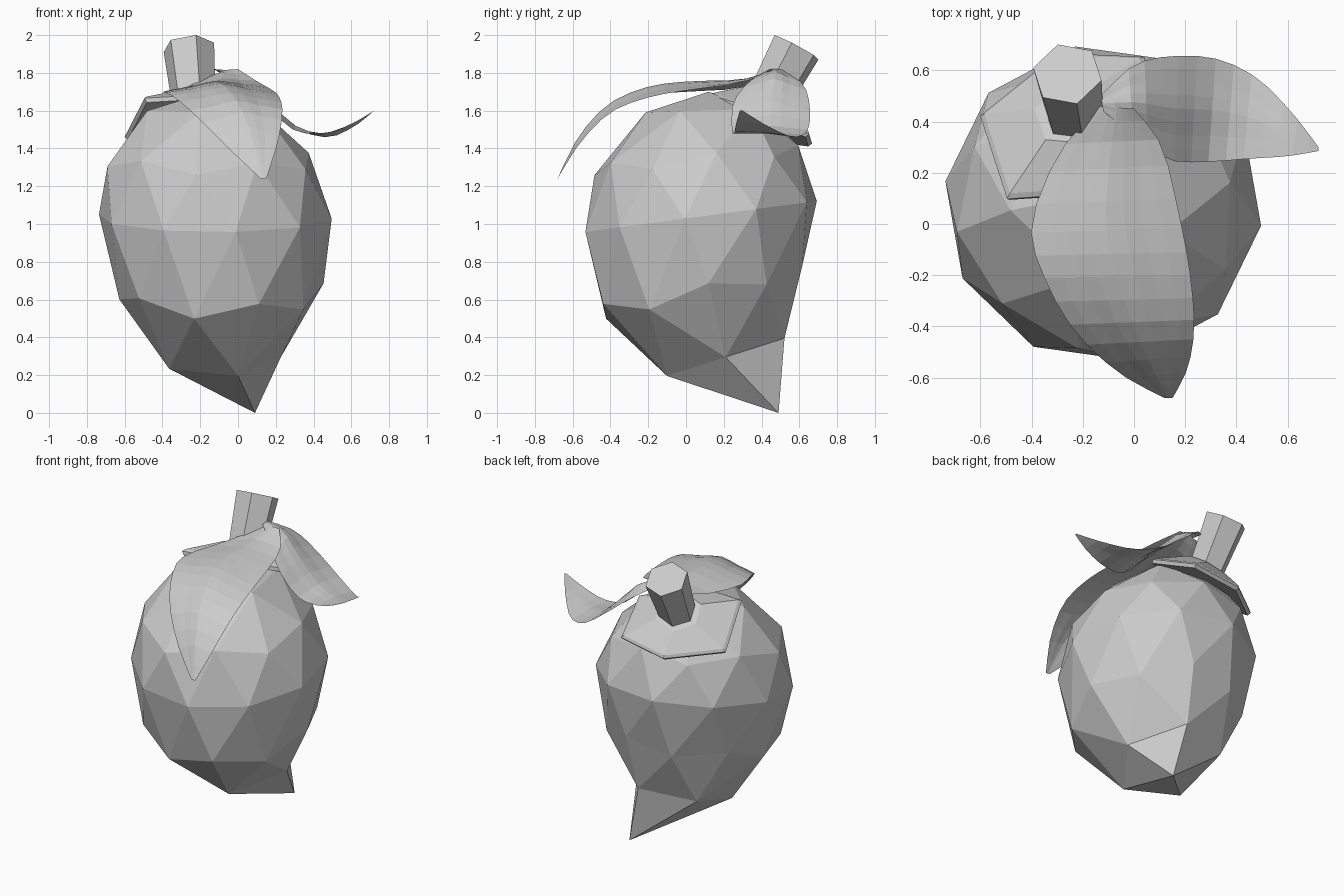
import bpy, bmesh, math
from mathutils import Vector

if "Cube" in bpy.data.objects:
    bpy.data.objects.remove(bpy.data.objects["Cube"])


def finish(bm, name):
    bmesh.ops.recalc_face_normals(bm, faces=bm.faces[:])
    me = bpy.data.meshes.new(name)
    bm.to_mesh(me)
    bm.free()
    ob = bpy.data.objects.new(name, me)
    bpy.context.collection.objects.link(ob)
    return ob


def lerp_table(table, h):
    for a, b in zip(table, table[1:]):
        if h <= b[0]:
            t = (h - a[0]) / (b[0] - a[0])
            return [p + (q - p) * t for p, q in zip(a[1:], b[1:])]
    return table[-1][1:]


def loft(rings, name):
    """Skin closed rings and cap both ends."""
    bm = bmesh.new()
    vs = [[bm.verts.new(p) for p in r] for r in rings]
    n = len(rings[0])
    for a, b in zip(vs, vs[1:]):
        for i in range(n):
            j = (i + 1) % n
            bm.faces.new((a[i], a[j], b[j], b[i]))
    bm.faces.new(vs[0][::-1])
    bm.faces.new(vs[-1])
    return finish(bm, name)


def hexagon(center, axis, radius, first):
    """Six points around an axis; the first points toward 'first'."""
    axis = axis.normalized()
    u = (first - axis * first.dot(axis)).normalized()
    v = axis.cross(u)
    return [center + radius * (u * math.cos(i * math.pi / 3) + v * math.sin(i * math.pi / 3))
            for i in range(6)]


# Fruit body: low-poly sphere, bent and twisted, bottom vertex pulled to a tip
# columns: unit height, centre x, y, z, tilt of the ring along y, twist in degrees
PROFILE = [(-1, -.10, .25, .15, .32, 0), (-.85, -.10, .21, .296, .32, 0),
           (-.487, -.10, .075, .645, .20, 4), (0, -.12, .08, 1.04, .134, 10),
           (.487, -.145, .065, 1.34, .10, 10), (.85, -.16, .11, 1.60, .03, 10),
           (1, -.16, .12, 1.70, 0, 10)]
bm = bmesh.new()
bmesh.ops.create_icosphere(bm, subdivisions=2, radius=1)
for v in bm.verts:
    h = v.co.z
    cx, cy, cz, tilt, twist = lerp_table(PROFILE, h)
    c, s = -.622 * math.cos(math.radians(twist)), -.622 * math.sin(math.radians(twist))
    px, py = v.co.x * c - v.co.y * s, v.co.x * s + v.co.y * c
    v.co = (cx + px, cy + py, cz + tilt * py)
    if h < -.99:
        v.co = (.09, .49, 0)
finish(bm, "fruit_body")

# Collar: thin six-sided plate draped over the shoulder, rising to the stem
normal = Vector((-.21, .50, .85)).normalized()
rim = [Vector(p) for p in ((-.49, .085, 1.645), (-.15, .11, 1.665), (.13, .32, 1.60),
                           (.045, .64, 1.455), (-.29, .655, 1.405), (-.595, .41, 1.44))]
middle = Vector((-.23, .40, 1.59))
neck = hexagon(middle + normal * .07, normal, .15, rim[0] - middle)
loft([[p.lerp(middle, .03) for p in rim],
      [p + normal * .025 for p in rim],
      [p.lerp(middle, .05) + normal * .038 for p in rim], neck], "collar")

# Stem: short leaning hexagonal post
axis = Vector((-.08, .47, .88)).normalized()
top = Vector((-.26, .585, 1.935))
loft([hexagon(top - axis * d, axis, r, Vector((-1, .28, 0)))
      for d, r in ((.38, .115), (0, .138))], "stem")


def catmull(p, t):
    i = min(int(t), len(p) - 2)
    f = t - i
    a, b, c, d = (p[max(i - 1, 0)], p[i], p[i + 1], p[min(i + 2, len(p) - 1)])
    return [.5 * (2 * q + (r - o) * f + (2 * o - 5 * q + 4 * r - s) * f * f
                  + (3 * q - o - 3 * r + s) * f ** 3) for o, q, r, s in zip(a, b, c, d)]


def leaf(name, stations, rows=14, cols=8):
    """Stations: left edge xyz, right edge xyz, crosswise arch."""
    bm = bmesh.new()
    grid = []
    for i in range(rows + 1):
        s = catmull(stations, i / rows * (len(stations) - 1))
        l, r, arch = Vector(s[:3]), Vector(s[3:6]), s[6]
        row = []
        for j in range(cols + 1):
            k = j / cols
            p = l.lerp(r, k)
            p.z += arch * (math.sin(math.pi * k) - .25 * math.sin(2 * math.pi * k) ** 2)
            row.append(bm.verts.new(p))
        grid.append(row)
    for a, b in zip(grid, grid[1:]):
        for j in range(cols):
            bm.faces.new((a[j], a[j + 1], b[j + 1], b[j]))
    bmesh.ops.remove_doubles(bm, verts=bm.verts[:], dist=.0005)
    return finish(bm, name)


# Front leaf drooping over the body
leaf("front_leaf", [
    (-.13, .46, 1.79, .00, .45, 1.82, .01),
    (-.29, .28, 1.72, .11, .30, 1.75, .03),
    (-.40, .00, 1.70, .18, .02, 1.71, .05),
    (-.35, -.21, 1.68, .22, -.20, 1.67, .05),
    (-.23, -.42, 1.58, .235, -.40, 1.59, .05),
    (-.06, -.58, 1.41, .21, -.56, 1.43, .04),
    (.12, -.68, 1.24, .15, -.68, 1.24, 0)])

# Side leaf dipping, then lifting at its tip
leaf("side_leaf", [
    (-.13, .50, 1.82, -.12, .44, 1.82, 0),
    (.00, .62, 1.74, .02, .33, 1.75, .05),
    (.15, .655, 1.62, .14, .25, 1.64, .04),
    (.32, .645, 1.50, .29, .243, 1.50, .02),
    (.48, .57, 1.46, .45, .255, 1.48, .01),
    (.62, .43, 1.52, .60, .265, 1.53, 0),
    (.72, .30, 1.60, .72, .285, 1.60, 0)])
